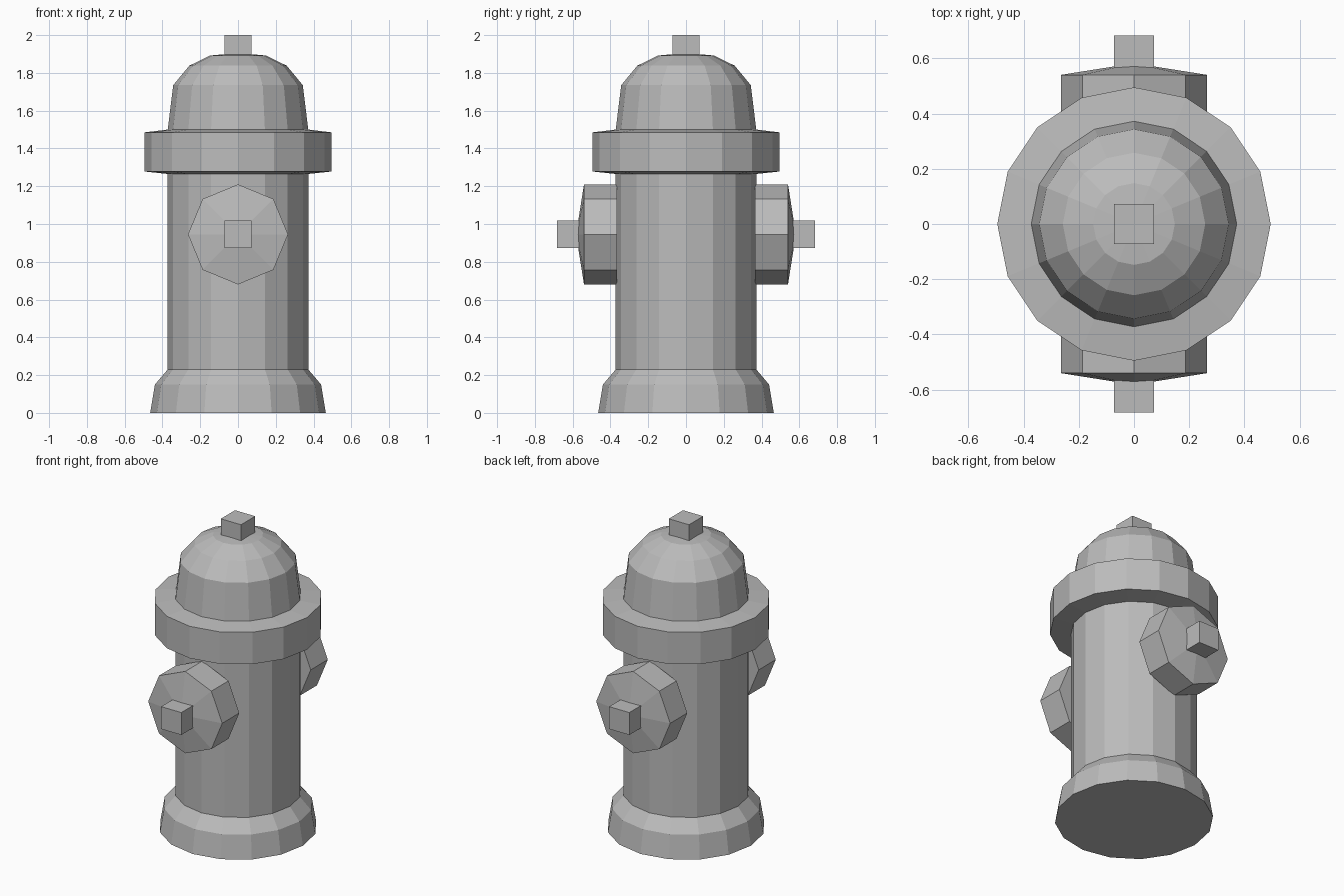
import bpy
import bmesh
from math import cos, sin, tau, pi
from mathutils import Matrix

cube = bpy.data.objects.get("Cube")
if cube:
    bpy.data.objects.remove(cube)

grey = bpy.data.materials.new("cast_iron_grey")
grey.use_nodes = True
colour = (0.5, 0.5, 0.5, 1)
grey.diffuse_color = colour
grey.node_tree.nodes["Principled BSDF"].inputs["Base Color"].default_value = colour


def finish(name, bm, matrix):
    """Turn a bmesh into a flat-shaded object."""
    bmesh.ops.transform(bm, matrix=matrix, verts=bm.verts)
    bmesh.ops.recalc_face_normals(bm, faces=bm.faces)
    mesh = bpy.data.meshes.new(name)
    bm.to_mesh(mesh)
    bm.free()
    mesh.materials.append(grey)
    obj = bpy.data.objects.new(name, mesh)
    bpy.context.collection.objects.link(obj)
    return obj


def lathe(name, profile, sides, apex=None, matrix=Matrix()):
    """Revolve (radius, height) points about z, closed by a cap or an apex."""
    bm = bmesh.new()
    rings = [[bm.verts.new((r * cos(tau * i / sides), r * sin(tau * i / sides), z))
              for i in range(sides)] for r, z in profile]
    for low, high in zip(rings, rings[1:]):
        for i in range(sides):
            j = (i + 1) % sides
            bm.faces.new((low[i], low[j], high[j], high[i]))
    bm.faces.new(rings[0][::-1])
    if apex is None:
        bm.faces.new(rings[-1])
    else:
        tip = bm.verts.new((0, 0, apex))
        for i in range(sides):
            bm.faces.new((rings[-1][i], rings[-1][(i + 1) % sides], tip))
    return finish(name, bm, matrix)


def nut(name, bottom, top, matrix=Matrix()):
    """Square operating nut along z."""
    bm = bmesh.new()
    bmesh.ops.create_cube(bm, size=1)
    shape = (Matrix.Translation((0, 0, (bottom + top) / 2))
             @ Matrix.Diagonal((0.145, 0.145, top - bottom, 1)))
    return finish(name, bm, matrix @ shape)


# Barrel, flared foot, collar and dome in one turned casting
lathe("hydrant_body", [
    (0.465, 0), (0.44, 0.15), (0.372, 0.23), (0.372, 1.265),
    (0.495, 1.278), (0.495, 1.485), (0.372, 1.5),
    (0.343, 1.735), (0.258, 1.838), (0.148, 1.892)], 16, apex=1.905)
nut("top_nut", 1.87, 2.0)

# Octagonal outlet caps with square nuts, front and back
for side, turn in (("front", pi / 2), ("back", -pi / 2)):
    place = Matrix.Translation((0, 0, 0.945)) @ Matrix.Rotation(turn, 4, "X")
    lathe(side + "_outlet_cap", [(0.265, 0.365), (0.265, 0.54)], 8,
          apex=0.582, matrix=place)
    nut(side + "_outlet_nut", 0.55, 0.683, place)
